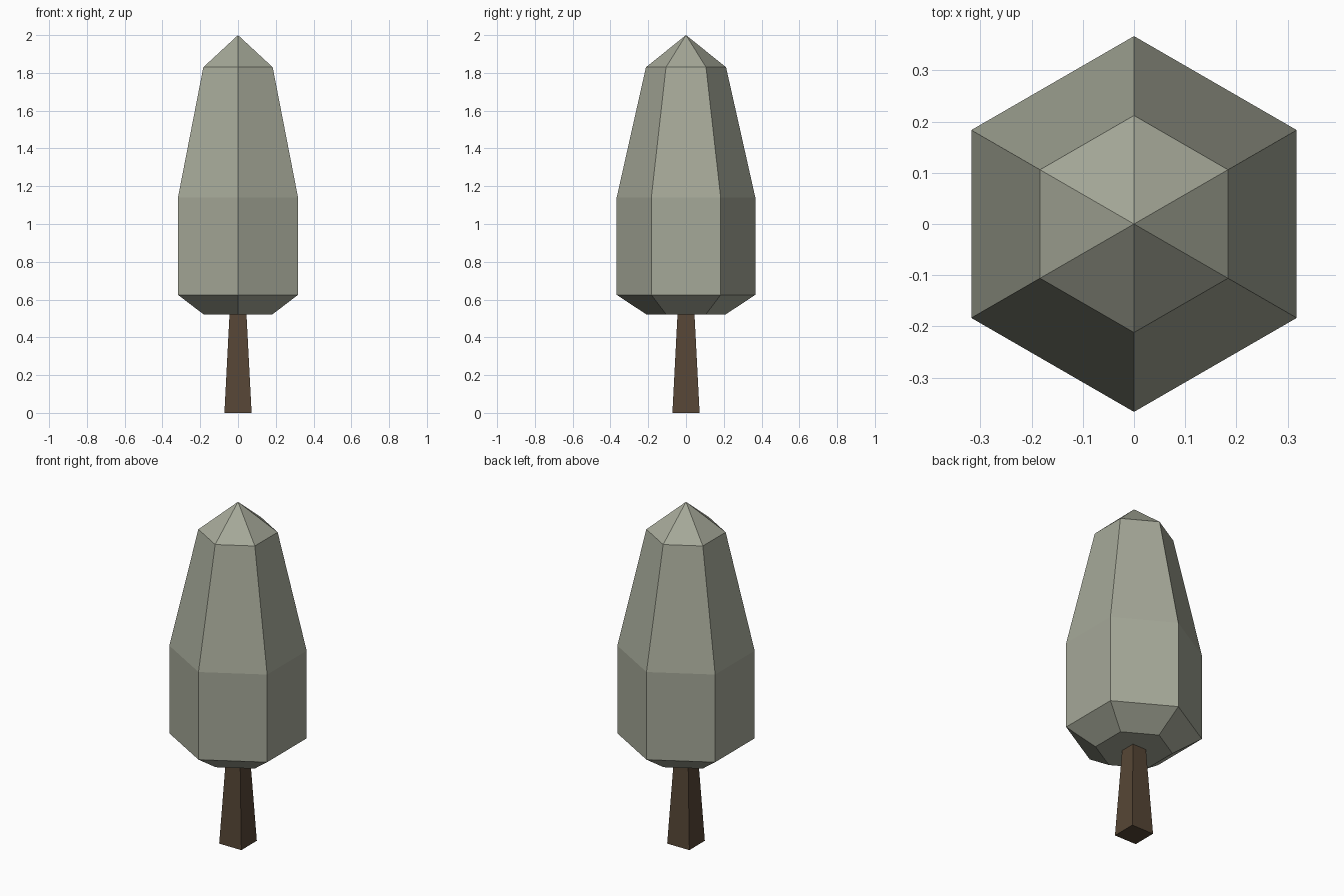
import bpy, bmesh, math

if "Cube" in bpy.data.objects:
    bpy.data.objects.remove(bpy.data.objects["Cube"])


def material(name, colour):
    mat = bpy.data.materials.new(name)
    mat.diffuse_color = (*colour, 1)
    mat.use_nodes = True
    mat.node_tree.nodes["Principled BSDF"].inputs["Base Color"].default_value = mat.diffuse_color
    return mat


def stacked_rings(name, sides, start, rings, mat, apex=None):
    """Flat-faced solid through (radius, z) rings, closed by a cap or a point."""
    bm = bmesh.new()
    turn = 2 * math.pi / sides
    loops = [[bm.verts.new((r * math.cos(start + i * turn),
                            r * math.sin(start + i * turn), z))
              for i in range(sides)] for r, z in rings]
    bm.faces.new(loops[0][::-1])
    for low, high in zip(loops, loops[1:]):
        for i in range(sides):
            j = (i + 1) % sides
            bm.faces.new((low[i], low[j], high[j], high[i]))
    if apex is None:
        bm.faces.new(loops[-1])
    else:
        tip = bm.verts.new((0, 0, apex))
        for i in range(sides):
            bm.faces.new((loops[-1][i], loops[-1][(i + 1) % sides], tip))
    bmesh.ops.recalc_face_normals(bm, faces=bm.faces)
    mesh = bpy.data.meshes.new(name)
    bm.to_mesh(mesh)
    bm.free()
    mesh.materials.append(mat)
    obj = bpy.data.objects.new(name, mesh)
    bpy.context.collection.objects.link(obj)
    return obj


leaf_green = material("grey_green_leaves", (0.376, 0.392, 0.314))
bark_brown = material("dark_brown_bark", (0.093, 0.061, 0.036))

# Foliage: six-sided crown with corners pointing to front and back
stacked_rings("foliage", 6, math.pi / 2,
              [(0.208, 0.52), (0.367, 0.625), (0.367, 1.14), (0.212, 1.83)],
              leaf_green, apex=2.0)

# Trunk: tapered square post
root2 = math.sqrt(2)
stacked_rings("trunk", 4, math.pi / 4,
              [(0.072 * root2, 0), (0.045 * root2, 0.52)], bark_brown)
